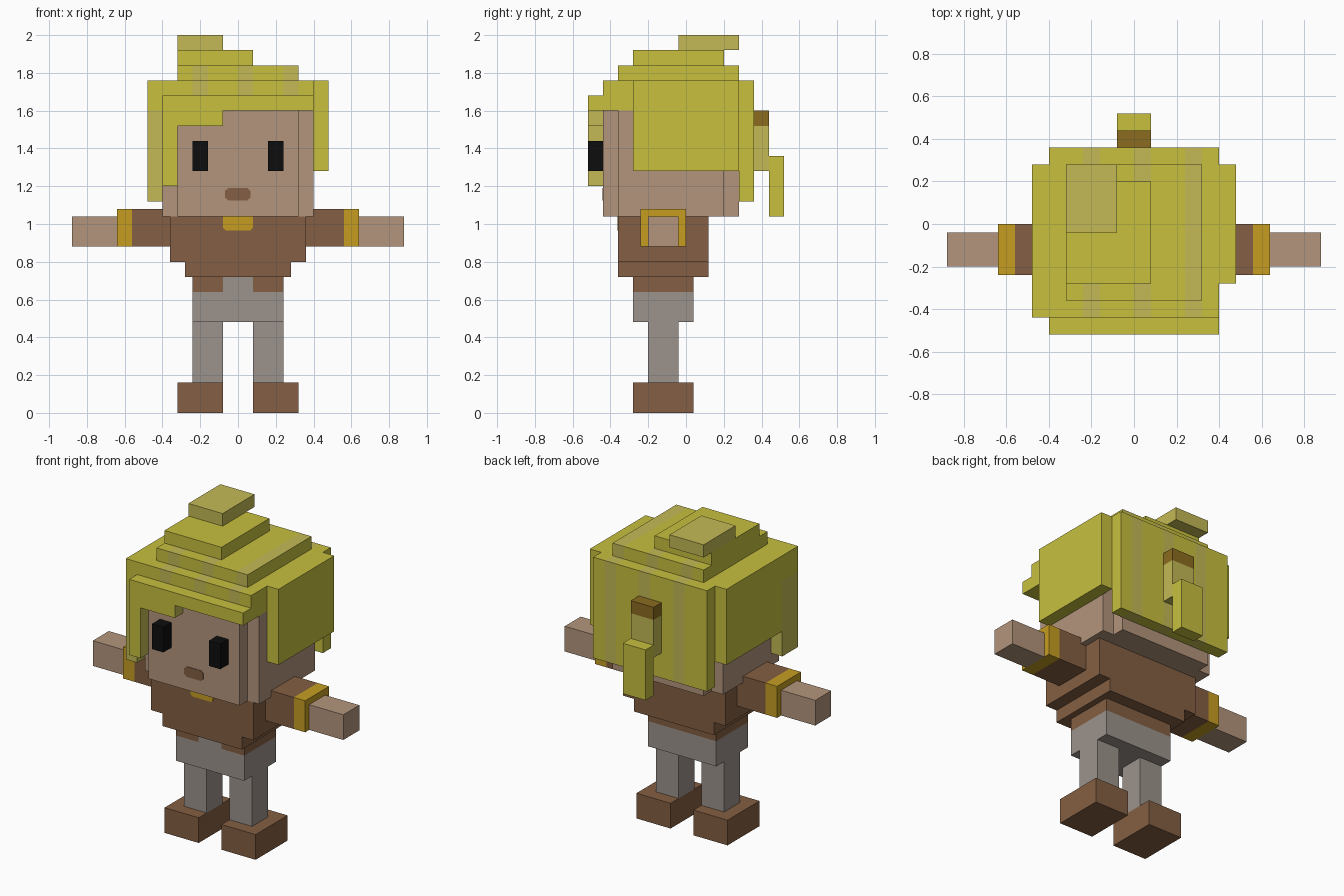
import bpy, bmesh
from mathutils import Vector

cube = bpy.data.objects.get("Cube")
if cube:
    bpy.data.objects.remove(cube, do_unlink=True)


def material(name, hex_code):
    """Flat material from an sRGB hex code, stored as linear values."""
    srgb = [int(hex_code[i:i + 2], 16) / 255 for i in (0, 2, 4)]
    rgba = [((c + 0.055) / 1.055) ** 2.4 if c > 0.04 else c / 12.92 for c in srgb] + [1]
    mat = bpy.data.materials.new(name)
    mat.use_nodes = True
    mat.diffuse_color = rgba
    mat.node_tree.nodes["Principled BSDF"].inputs["Base Color"].default_value = rgba
    return mat


hair = material("yellow_hair", "C8C03F")
pale = material("pale_hair", "C4BA55")
skin = material("skin", "B3957C")
brown = material("brown_cloth", "855F43")
grey = material("grey_trousers", "9C938C")
gold = material("gold_trim", "C69E22")
black = material("black_eyes", "0D0D0D")
tie = material("dark_gold_tie", "8B6B1F")


def finish(name, bm, mats):
    bmesh.ops.recalc_face_normals(bm, faces=bm.faces)
    mesh = bpy.data.meshes.new(name)
    bm.to_mesh(mesh)
    bm.free()
    for m in mats:
        mesh.materials.append(m)
    obj = bpy.data.objects.new(name, mesh)
    bpy.context.collection.objects.link(obj)
    return obj


def box(name, mat, x, y, z, second=None, rule=None, cuts=()):
    """Box from ranges; faces that meet the rule take the second colour."""
    bm = bmesh.new()
    bmesh.ops.create_cube(bm, size=1)
    for v in bm.verts:
        v.co = [r[0] + (c + 0.5) * (r[1] - r[0]) for c, r in zip(v.co, (x, y, z))]
    for axis, at in cuts:
        normal = Vector([float(i == axis) for i in range(3)])
        bmesh.ops.bisect_plane(bm, geom=bm.verts[:] + bm.edges[:] + bm.faces[:],
                               plane_co=normal * at, plane_no=normal)
    bm.normal_update()
    if rule:
        for f in bm.faces:
            f.material_index = int(rule(f.calc_center_median(), f.normal))
    return finish(name, bm, [mat, second] if second else [mat])


def pair(name, mat, x, y, z):
    box("left_" + name, mat, x, y, z)
    box("right_" + name, mat, (-x[1], -x[0]), y, z)


def plate(name, mat, outline, y):
    """Thin painted detail facing the front."""
    bm = bmesh.new()
    face = bm.faces.new([bm.verts.new((px, y, pz)) for px, pz in outline])
    out = bmesh.ops.extrude_face_region(bm, geom=[face])
    moved = [v for v in out["geom"] if isinstance(v, bmesh.types.BMVert)]
    bmesh.ops.translate(bm, verts=moved, vec=(0, -0.003, 0))
    return finish(name, bm, [mat])


# Legs and hips
pair("shoe", brown, (.08, .32), (-.28, .04), (0, .16))
pair("leg", grey, (.08, .24), (-.2, -.04), (.16, .48))
box("hips", grey, (-.24, .24), (-.28, .04), (.48, .72), brown,
    lambda c, n: c.z > .64 and not (n.y < -.5 and abs(c.x) < .08),
    [(2, .64), (0, -.08), (0, .08)])

# Torso and arms
box("lower_torso", brown, (-.28, .28), (-.36, .12), (.72, .8))
box("upper_torso", brown, (-.36, .36), (-.36, .12), (.8, 1.04))
plate("collar_clasp", gold,
      [(-.08, 1.04), (-.08, .98), (-.065, .965), (.065, .965), (.08, .98), (.08, 1.04)], -.36)
pair("sleeve", brown, (.32, .56), (-.24, 0), (.88, 1.08))
pair("cuff", gold, (.56, .64), (-.24, 0), (.88, 1.08))
pair("hand", skin, (.64, .88), (-.2, -.04), (.88, 1.04))

# Head and face
box("head", skin, (-.4, .4), (-.36, .2), (1.04, 1.6))
box("face", skin, (-.32, .32), (-.44, -.36), (1.04, 1.6))
box("head_back", skin, (-.32, .32), (.2, .28), (1.04, 1.6))
pair("eye", black, (.16, .24), (-.52, -.44), (1.28, 1.44))
plate("mouth", brown,
      [(-.07, 1.14), (-.05, 1.125), (.05, 1.125), (.065, 1.14),
       (.065, 1.175), (.05, 1.19), (-.05, 1.19), (-.07, 1.175)], -.44)

# Striped hair cap and back
starts = (-.24, 0, .24)
stripe_cuts = [(0, s + w) for s in starts for w in (0, .08)]


def striped(c, n):
    return abs(n.x) < .5 and any(s < c.x < s + .08 for s in starts)


box("hair_cap", hair, (-.4, .4), (-.44, .28), (1.6, 1.76), pale, striped, stripe_cuts)
box("hair_crown", hair, (-.32, .32), (-.36, .28), (1.76, 1.84), pale, striped, stripe_cuts)
box("hair_back", hair, (-.4, .4), (.28, .36), (1.12, 1.76), pale, striped, stripe_cuts)
box("hair_swirl", hair, (-.32, .08), (-.28, .2), (1.84, 1.92))
box("hair_tuft", pale, (-.32, -.08), (-.04, .28), (1.92, 2))

# Side hair, fringe and locks
pair("side_hair", hair, (.4, .48), (-.28, .28), (1.28, 1.76))
box("fringe", hair, (-.4, .4), (-.52, -.44), (1.6, 1.68))
box("fringe_corner", hair, (-.48, -.4), (-.44, -.28), (1.6, 1.76))


def inner_side(c, n):
    return n.x > .5


box("fringe_sweep", hair, (-.32, -.08), (-.52, -.44), (1.52, 1.6), pale, inner_side)
box("front_lock", hair, (-.4, -.32), (-.52, -.44), (1.2, 1.6), pale, inner_side)
box("side_lock", pale, (-.48, -.4), (-.44, -.28), (1.12, 1.6))

# Ponytail
box("hair_tie", tie, (-.08, .08), (.36, .44), (1.52, 1.6))
box("ponytail_root", pale, (-.08, .08), (.36, .44), (1.28, 1.52))
box("ponytail_tip", hair, (-.08, .08), (.44, .52), (1.04, 1.36))
